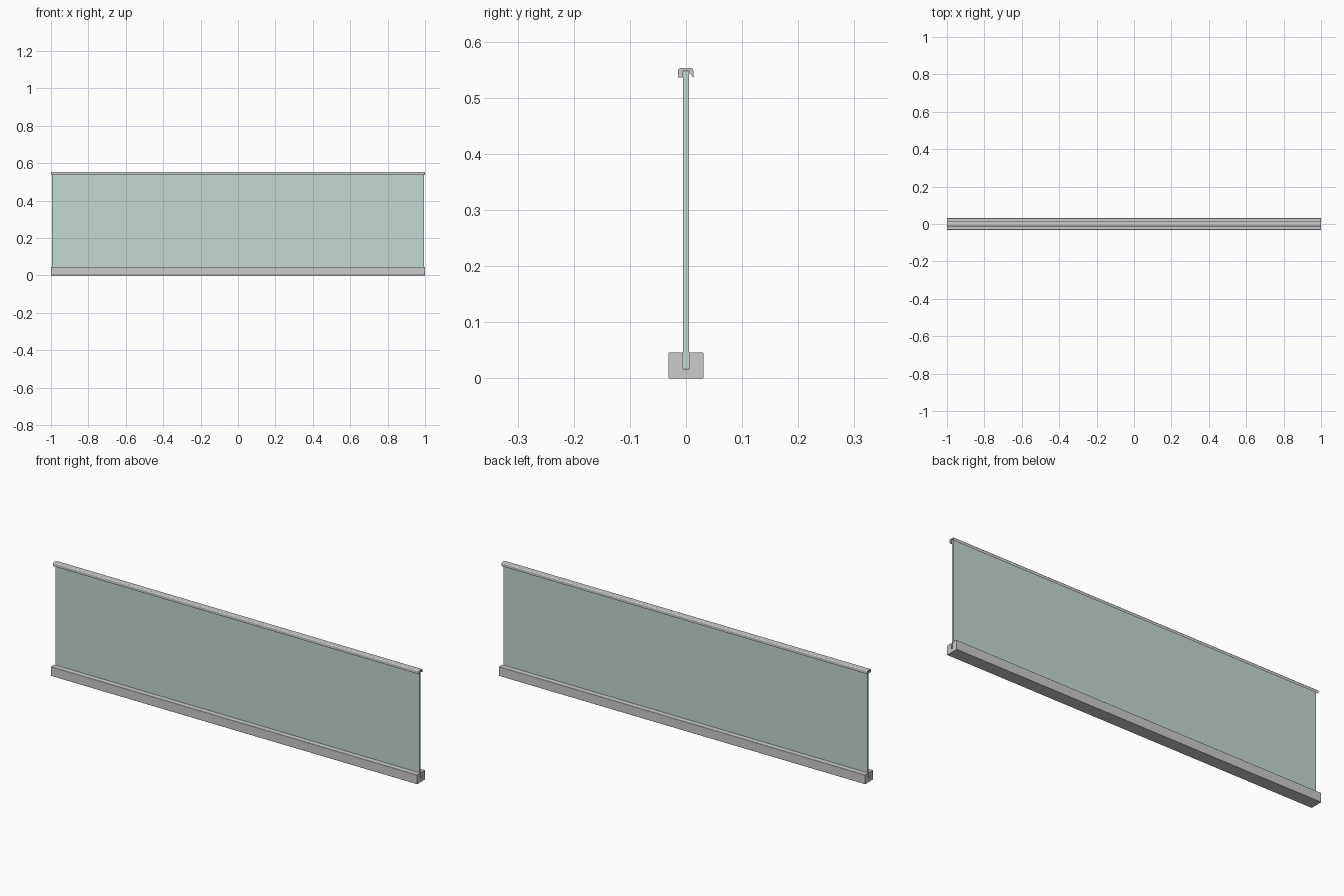
import bpy, bmesh

if "Cube" in bpy.data.objects:
    bpy.data.objects.remove(bpy.data.objects["Cube"])

def extrude_profile(name, pts, half, rounded=(), radius=0.003):
    """Extrude a closed (y, z) profile along x, rounding the chosen corners."""
    bm = bmesh.new()
    face = bm.faces.new([bm.verts.new((-half, y, z)) for y, z in pts])
    out = bmesh.ops.extrude_face_region(bm, geom=[face])
    moved = [g for g in out["geom"] if isinstance(g, bmesh.types.BMVert)]
    bmesh.ops.translate(bm, verts=moved, vec=(2 * half, 0, 0))
    corners = [pts[i] for i in rounded]

    def is_corner(e):
        a, b = e.verts
        return abs(a.co.x - b.co.x) > half and any(
            abs(a.co.y - y) + abs(a.co.z - z) < 1e-5 for y, z in corners)

    edges = [e for e in bm.edges if is_corner(e)]
    if edges:
        bmesh.ops.bevel(bm, geom=edges, offset=radius, segments=3,
                        profile=0.5, affect='EDGES')
    bmesh.ops.recalc_face_normals(bm, faces=bm.faces)
    mesh = bpy.data.meshes.new(name)
    bm.to_mesh(mesh)
    bm.free()
    obj = bpy.data.objects.new(name, mesh)
    bpy.context.collection.objects.link(obj)
    return obj

# Base channel with a slot that holds the glass
extrude_profile("base_channel", [
    (-0.0315, 0), (0.0315, 0), (0.0315, 0.046), (0.0055, 0.046),
    (0.0055, 0.017), (-0.0055, 0.017), (-0.0055, 0.046), (-0.0315, 0.046)],
    1.0, (0, 1, 2, 7), 0.002)

# Glass panel
glass = extrude_profile("glass_panel", [
    (-0.005, 0.0175), (0.005, 0.0175), (0.005, 0.547), (-0.005, 0.547)], 0.994)
mat = bpy.data.materials.new("glass")
mat.diffuse_color = (0.55, 0.68, 0.64, 0.45)
mat.use_nodes = True
mat.node_tree.nodes["Principled BSDF"].inputs["Base Color"].default_value = mat.diffuse_color
glass.data.materials.append(mat)

# Top cap rail: thick lip on one side, tapered lip on the other
extrude_profile("top_cap_rail", [
    (-0.0145, 0.536), (-0.0055, 0.536), (-0.0055, 0.5475), (0.0055, 0.5475),
    (0.0055, 0.545), (0.013, 0.536), (0.013, 0.553), (-0.0145, 0.553)],
    1.0, (6, 7), 0.005)
